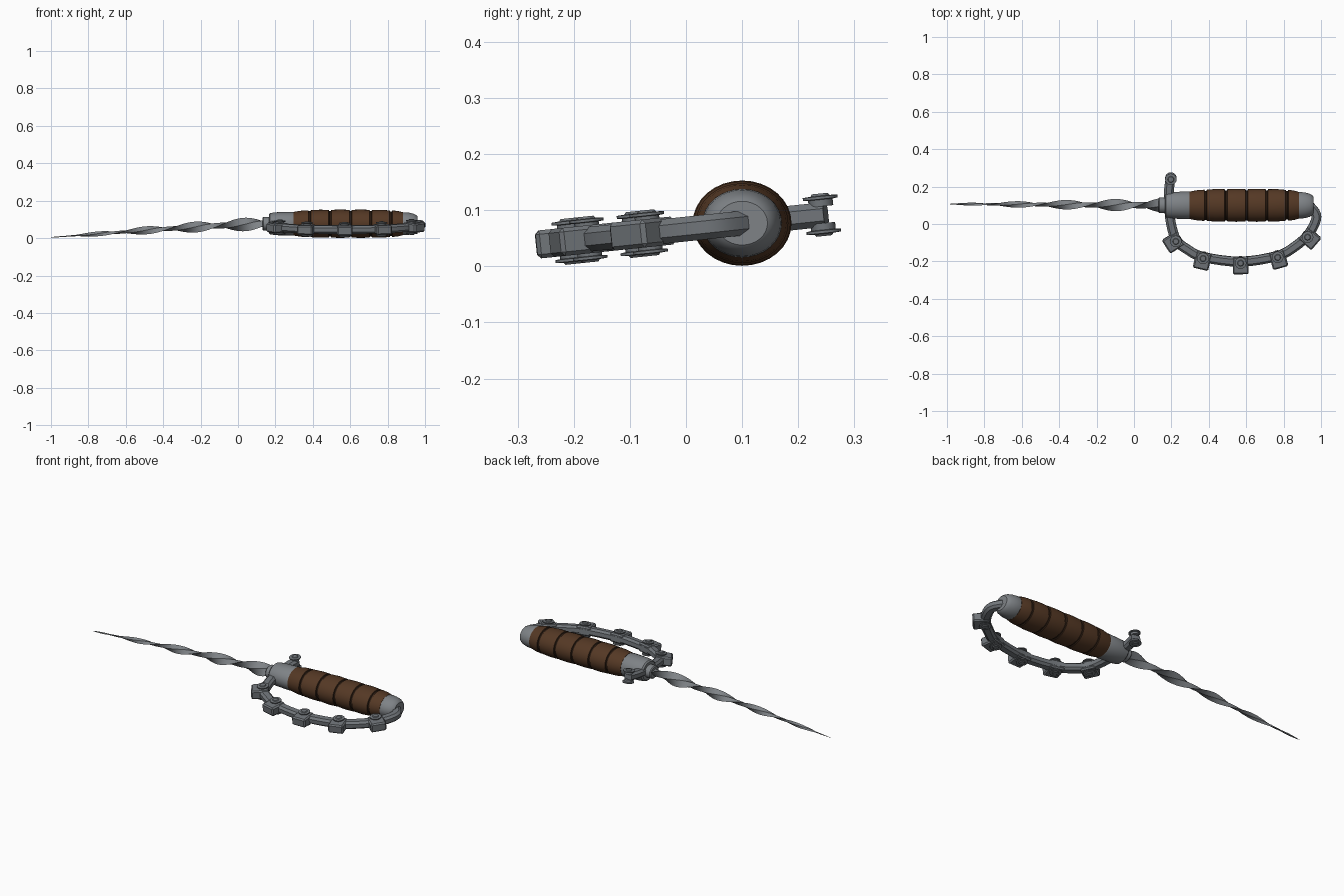
import bpy, bmesh, math
from mathutils import Vector, Matrix

if "Cube" in bpy.data.objects:
    bpy.data.objects.remove(bpy.data.objects["Cube"])

AXIS = Vector((0, 0.10, 0.077))   # centre line of the grip
TILT = math.atan(0.105)           # lean of the hand guard


def material(name, rgb):
    m = bpy.data.materials.new(name)
    m.diffuse_color = (*rgb, 1)
    m.use_nodes = True
    m.node_tree.nodes["Principled BSDF"].inputs["Base Color"].default_value = m.diffuse_color
    return m


steel = material("light steel", (0.21, 0.225, 0.24))
guard_steel = material("guard steel", (0.165, 0.18, 0.195))
brown = material("brown leather", (0.09, 0.04, 0.018))
dark = material("dark leather", (0.03, 0.014, 0.007))


def finish(bm, name, mats, angle=35):
    bmesh.ops.recalc_face_normals(bm, faces=bm.faces)
    me = bpy.data.meshes.new(name)
    bm.to_mesh(me)
    bm.free()
    ob = bpy.data.objects.new(name, me)
    bpy.context.collection.objects.link(ob)
    for m in mats:
        me.materials.append(m)
    bpy.ops.object.select_all(action='DESELECT')
    ob.select_set(True)
    bpy.context.view_layer.objects.active = ob
    bpy.ops.object.shade_smooth_by_angle(angle=math.radians(angle))
    return ob


def skin(rings, name, mats, angle=35, index=lambda i: 0):
    """Join a row of closed rings into a capped tube."""
    bm = bmesh.new()
    rows = [[bm.verts.new(p) for p in r] for r in rings]
    n = len(rows[0])
    for i in range(len(rows) - 1):
        a, b = rows[i], rows[i + 1]
        for k in range(n):
            f = bm.faces.new((a[k], a[(k + 1) % n], b[(k + 1) % n], b[k]))
            f.material_index = index(i)
    bm.faces.new(rows[0])
    bm.faces.new(rows[-1])
    return finish(bm, name, mats, angle)


def lathe(profile, name, mats, sides=32, index=lambda i: 0):
    """Oval turning along x from (x, radius) pairs."""
    rings = []
    for x, r in profile:
        rings.append([AXIS + Vector((x, 1.16 * r * math.cos(t), r * math.sin(t)))
                      for t in (2 * math.pi * k / sides for k in range(sides))])
    return skin(rings, name, mats, 35, index)


# Wrapped grip: six bulging bands parted by dark grooves
edges = [0.29, 0.383, 0.492, 0.602, 0.71, 0.818, 0.89]
radii = [0.064, 0.073, 0.075, 0.075, 0.075, 0.072, 0.062]
profile, groove = [], set()
for i in range(6):
    a, b = edges[i], edges[i + 1]
    ra, rb = radii[i], radii[i + 1]
    profile += [(a + 0.004, ra - 0.006), (a + 0.007, ra - 0.001),
                ((a + b) / 2, (ra + rb) / 2 + 0.001),
                (b - 0.007, rb - 0.001), (b - 0.004, rb - 0.006)]
    groove |= {5 * i - 1, 5 * i, 5 * i + 3}
lathe(profile, "grip", [brown, dark], index=lambda i: 1 if i in groove else 0)

# Collar, blade neck and pommel
lathe([(0.165, 0.05), (0.172, 0.057), (0.20, 0.061), (0.29, 0.064), (0.298, 0.062)],
      "collar", [steel])
lathe([(0.13, 0.031), (0.135, 0.036), (0.17, 0.036)], "blade_neck", [steel], 16)
lathe([(0.88, 0.06), (0.89, 0.061), (0.915, 0.059), (0.94, 0.053),
       (0.955, 0.045), (0.96, 0.039)], "pommel", [steel])

# Twisted blade with a diamond section, drooping to its tip
rings = []
for i in range(81):
    t = i / 80
    x = 0.14 - 1.14 * t
    z = 0.077 - 0.073 * (0.55 * t + 0.75 * t * t - 0.3 * t ** 3)
    c = Vector((x, 0.10 + 0.007 * t, z))
    w = 0.038 * (1 - t) ** 0.75 + 0.0008
    turn = math.pi / 2 - math.pi * (x - 0.03) / 0.265
    ring = []
    for k in range(4):
        s = w if k % 2 == 0 else w * 0.48
        a = turn + k * math.pi / 2
        ring.append(c + Vector((0, s * math.cos(a), s * math.sin(a))))
    rings.append(ring)
skin(rings, "blade", [steel], 30)

# Guard centre line in plan, from the short end round to the pommel
knots = [(0.197, 0.25), (0.187, 0.18), (0.188, 0.09), (0.198, 0.0), (0.227, -0.088),
         (0.285, -0.137), (0.37, -0.178), (0.57, -0.203), (0.767, -0.172),
         (0.86, -0.122), (0.925, -0.065), (0.965, 0.0), (0.974, 0.05), (0.94, 0.095)]
knots = [Vector((*p, 0)) for p in knots]


def path(i, t):
    p0, p1 = knots[max(i - 1, 0)], knots[i]
    p2, p3 = knots[i + 1], knots[min(i + 2, len(knots) - 1)]
    return 0.5 * (2 * p1 + (p2 - p0) * t + (2 * p0 - 5 * p1 + 4 * p2 - p3) * t * t
                  + (3 * p1 - p0 - 3 * p2 + p3) * t ** 3)


def lean(ob):
    ob.data.transform(Matrix.Translation(AXIS) @ Matrix.Rotation(TILT, 4, 'X')
                      @ Matrix.Translation((0, -AXIS.y, 0)))


# Guard bar with chamfered section
line = [path(i, k / 4) for i in range(len(knots) - 1) for k in range(4)] + [knots[-1]]
section = [(-0.026, -0.011), (-0.014, -0.022), (0.014, -0.022), (0.026, -0.011),
           (0.026, 0.011), (0.014, 0.022), (-0.014, 0.022), (-0.026, 0.011)]
rings = []
for i, p in enumerate(line):
    d = (line[min(i + 1, len(line) - 1)] - line[max(i - 1, 0)]).normalized()
    side = Vector((-d.y, d.x, 0))
    rings.append([p + side * u + Vector((0, 0, v)) for u, v in section])
lean(skin(rings, "guard_bar", [guard_steel], 25))


def rivet(name, p, up, reach):
    """Stepped round stud standing on the top or underside."""
    steps = [(0.015, 0.022), (reach - 0.008, 0.022), (reach - 0.007, 0.031),
             (reach - 0.002, 0.031), (reach - 0.001, 0.017), (reach + 0.003, 0.014)]
    rings = [[p + Vector((r * math.cos(a), r * math.sin(a), up * z))
              for a in (2 * math.pi * k / 16 for k in range(16))] for z, r in steps]
    lean(skin(rings, name, [guard_steel], 30))


# Knuckle blocks with studs on both faces
for n, i in enumerate((4, 6, 7, 8, 10)):
    p = knots[i]
    d = (knots[i + 1] - knots[i - 1]).normalized()
    out = Vector((d.y, -d.x, 0))
    bm = bmesh.new()
    bmesh.ops.create_cube(bm, size=1)
    bmesh.ops.scale(bm, vec=(0.084, 0.092, 0.05), verts=bm.verts)
    bmesh.ops.bevel(bm, geom=bm.edges[:], offset=0.007, segments=1, affect='EDGES')
    bmesh.ops.transform(bm, verts=bm.verts, matrix=Matrix.Translation(p + out * 0.02)
                        @ Matrix.Rotation(math.atan2(d.y, d.x), 4, 'Z'))
    lean(finish(bm, f"knuckle_block_{n + 1}", [guard_steel], 20))
    rivet(f"top_stud_{n + 1}", p + out * 0.004, 1, 0.038)
    rivet(f"under_stud_{n + 1}", p + out * 0.004, -1, 0.038)

# Studs on the short end of the guard
end = Vector((0.197, 0.243, 0))
rivet("end_top_stud", end, 1, 0.035)
rivet("end_under_stud", end, -1, 0.035)
